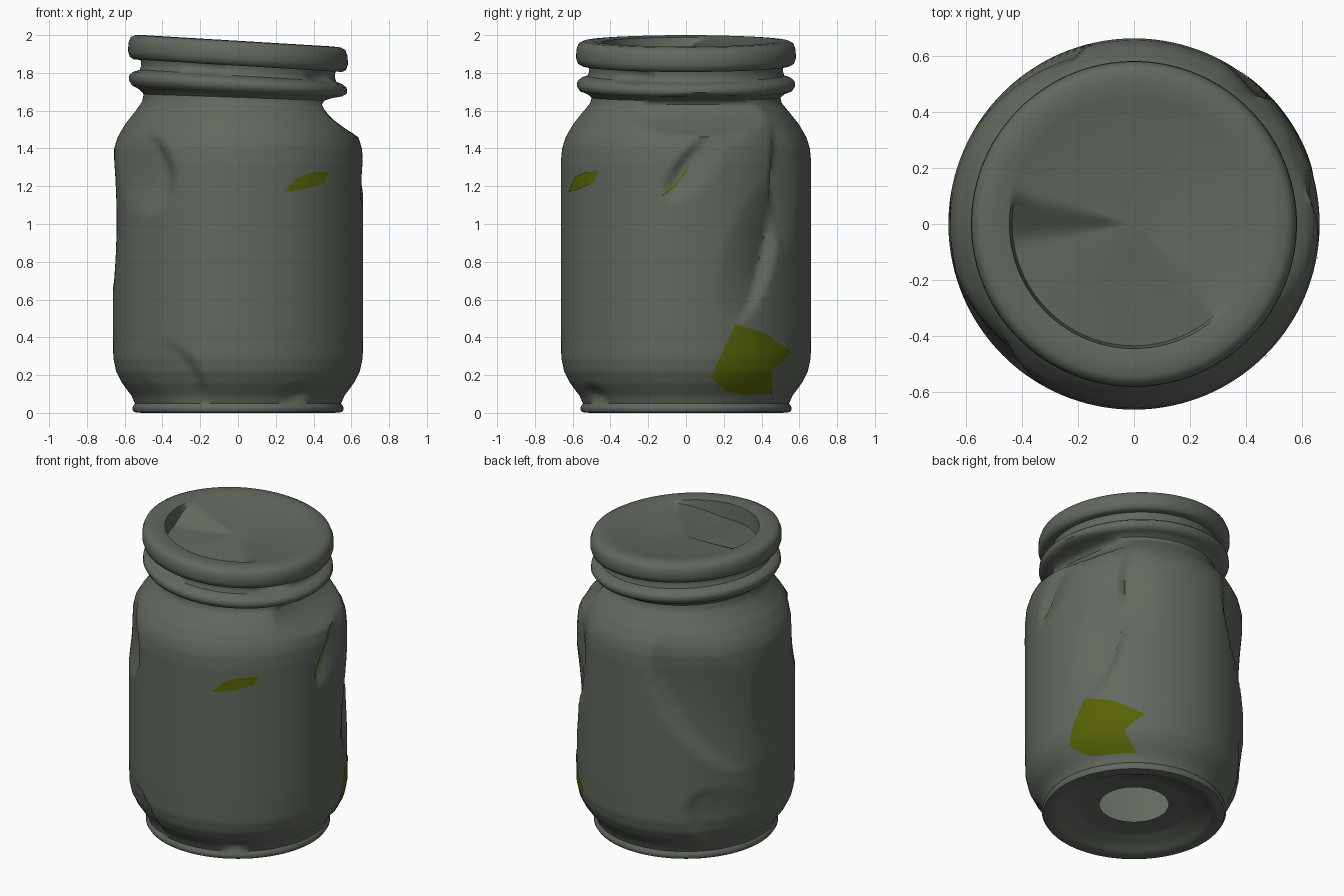
import bpy, bmesh, math

cube = bpy.data.objects.get("Cube")
if cube:
    bpy.data.objects.remove(cube, do_unlink=True)


def material(name, colour):
    mat = bpy.data.materials.new(name)
    mat.use_nodes = True
    mat.diffuse_color = colour
    node = mat.node_tree.nodes["Principled BSDF"]
    node.inputs["Base Color"].default_value = colour
    node.inputs["Roughness"].default_value = 0.8
    return mat


glass = material("dull grey green", (0.120, 0.141, 0.113, 1))
olive = material("olive patch", (0.093, 0.120, 0.002, 1))

SEGMENTS = 144

# Each dent: azimuth, height, half width in degrees, half height, depth, lean,
# and the side that ends in a steep crease (-1, 1, or 0 for an even bowl)
DENTS = [
    (138, 1.06, 27, 0.46, 0.055, -45, -1),  # left flap
    (185, 1.02, 23, 0.38, 0.03, 0, -1),     # middle flap
    (218, 1.28, 22, 0.23, 0.05, -20, 1),    # front flap
    (148, 0.30, 23, 0.22, 0.03, -30, -1),   # lower back
    (237, 0.20, 16, 0.18, 0.03, -30, 1),    # lower front
    (31, 0.84, 14, 0.38, 0.055, 25, 1),     # long side fold
    (52, 1.20, 10, 0.34, 0.04, 0, -1),      # upper side fold
    (4, 1.29, 10, 0.19, 0.045, 55, -1),     # side slash
    (20, 1.49, 11, 0.07, 0.02, 0, 0),       # shoulder scrape
    (-57, 0.10, 9, 0.05, 0.025, 0, 0),      # foot chip
    (8, 1.59, 40, 0.13, 0.095, 0, 0),       # caved-in shoulder
    (-110, 1.82, 16, 0.05, 0.035, 0, 0),    # neck, front
    (-32, 1.81, 14, 0.05, 0.035, 0, 0),     # neck, side
]


def smoothstep(a, b, v):
    t = min(max((v - a) / (b - a), 0), 1)
    return t * t * (3 - 2 * t)


def dent_depth(az, z):
    """Deepest dent at a point; every dent has a crisp rim."""
    deepest = 0
    for centre, height, wide, tall, depth, lean, crease in DENTS:
        v = (z - height) / tall
        if abs(v) >= 1:
            continue
        da = (az - centre - lean * (z - height) + 180) % 360 - 180
        bowl = 1 - v * v
        u = da / wide
        if crease:
            # Slopes in gently and climbs out sharply at the crease
            u = u * crease / math.sqrt(bowl)
            bowl *= max(0, min((1 + u) / 1.7, (1 - u) / 0.3))
        else:
            bowl -= u * u
        deepest = max(deepest, depth * bowl)
    return deepest


def place(r, az, z):
    """Polar point, with the mouth of the jar leaning to one side."""
    a = math.radians(az)
    x = r * math.cos(a)
    return (x, r * math.sin(a), z - 0.06 * x * smoothstep(1.58, 1.74, z))


def resample(profile, step):
    points = []
    for (r0, z0), (r1, z1) in zip(profile, profile[1:]):
        n = max(1, math.ceil(math.hypot(r1 - r0, z1 - z0) / step))
        points += [(r0 + (r1 - r0) * k / n, z0 + (z1 - z0) * k / n) for k in range(n)]
    return points + [profile[-1]]


def finish(name, bm, mat):
    mesh = bpy.data.meshes.new(name)
    bm.to_mesh(mesh)
    bm.free()
    mesh.materials.append(mat)
    obj = bpy.data.objects.new(name, mesh)
    bpy.context.collection.objects.link(obj)
    bpy.ops.object.select_all(action="DESELECT")
    obj.select_set(True)
    bpy.context.view_layer.objects.active = obj
    bpy.ops.object.shade_smooth_by_angle(angle=math.radians(50))
    return obj


def lathe(name, profile, shape, mat):
    bm = bmesh.new()
    rings = []
    for r, z in profile:
        ring = []
        for j in range(SEGMENTS):
            az = 360 * j / SEGMENTS
            ring.append(bm.verts.new(place(*shape(r, az, z))))
        rings.append(ring)
    for low, high in zip(rings, rings[1:]):
        for j in range(SEGMENTS):
            k = (j + 1) % SEGMENTS
            bm.faces.new((low[j], low[k], high[k], high[j]))
    bmesh.ops.remove_doubles(bm, verts=bm.verts, dist=0.0005)
    return finish(name, bm, mat)


# Jar: open recessed base, foot, wall, shoulder, neck bead and neck
JAR = [(0.21, 0.07), (0.34, 0.06), (0.43, 0.03), (0.48, 0.005), (0.51, 0.0),
       (0.55, 0.004), (0.56, 0.02), (0.556, 0.035), (0.546, 0.05), (0.563, 0.09),
       (0.615, 0.16), (0.645, 0.22), (0.66, 0.29), (0.663, 0.45), (0.663, 1.32),
       (0.656, 1.40), (0.637, 1.46), (0.596, 1.53), (0.544, 1.595), (0.507, 1.64),
       (0.50, 1.67), (0.525, 1.69), (0.562, 1.705), (0.578, 1.73), (0.575, 1.755),
       (0.555, 1.772), (0.52, 1.785), (0.512, 1.81), (0.52, 1.87)]


def dented(r, az, z):
    return (r - dent_depth(az, z) if r > 0.45 and z > 0.04 else r), az, z


lathe("jar_body", resample(JAR, 0.022), dented, glass)

# Lid: rounded rim flowing into a shallow dish that drops away on one side
LID = [(0.50, 1.845), (0.55, 1.838), (0.572, 1.85), (0.582, 1.88), (0.58, 1.925),
       (0.568, 1.955), (0.545, 1.967), (0.50, 1.97), (0.455, 1.964), (0.445, 1.962),
       (0.435, 1.96), (0.33, 1.945), (0.22, 1.932), (0.11, 1.922), (0, 1.915)]


def sunken(r, az, z):
    if r < 0.44:
        sector = smoothstep(162, 192, az) * (1 - smoothstep(265, 325, az))
        z -= 0.1 * sector * r / 0.435
    return r, az, z


lathe("lid", LID, sunken, glass)


def wall_radius(z):
    """Outer wall radius of the jar at a height."""
    for (r0, z0), (r1, z1) in zip(JAR[8:], JAR[9:]):
        if z0 <= z <= z1:
            return r0 + (r1 - r0) * (z - z0) / (z1 - z0)
    return JAR[8][0]


def patch(name, outline, facing):
    """Thin skin hugging the wall; outline is (sideways, height)."""
    points = []
    for (s0, z0), (s1, z1) in zip(outline, outline[1:] + outline[:1]):
        points += [(s0 + (s1 - s0) * k / 6, z0 + (z1 - z0) * k / 6) for k in range(6)]
    n = len(points)
    cs = sum(p[0] for p in points) / n
    cz = sum(p[1] for p in points) / n
    bm = bmesh.new()

    def vert(s, z):
        r = wall_radius(z)
        az = facing + math.degrees(math.asin(s / r))
        return bm.verts.new(place(r - dent_depth(az, z) + 0.005, az, z))

    layers = 7
    rings = [[vert(cs + (s - cs) * k / layers, cz + (z - cz) * k / layers)
              for s, z in points] for k in range(1, layers + 1)]
    middle = vert(cs, cz)
    for j in range(n):
        k = (j + 1) % n
        bm.faces.new((middle, rings[0][j], rings[0][k]))
        for inner, outer in zip(rings, rings[1:]):
            bm.faces.new((inner[j], outer[j], outer[k], inner[k]))
    # Wind every patch so that it faces outward
    bm.normal_update()
    if middle.normal.dot(middle.co) < 0:
        bmesh.ops.reverse_faces(bm, faces=bm.faces)
    return finish(name, bm, olive)


# Olive patches
patch("side_patch", [(0.26, 0.47), (0.13, 0.19), (0.21, 0.115), (0.28, 0.10),
                     (0.45, 0.10), (0.455, 0.22), (0.55, 0.32), (0.42, 0.42)], 0)
patch("front_patch", [(0.24, 1.17), (0.33, 1.18), (0.40, 1.20), (0.455, 1.22),
                      (0.48, 1.28), (0.38, 1.27), (0.31, 1.245), (0.28, 1.21)], -90)
patch("slash_edge", [(-0.13, 1.145), (-0.07, 1.185), (-0.015, 1.25), (0.02, 1.32),
                     (-0.02, 1.26), (-0.075, 1.195)], 0)
